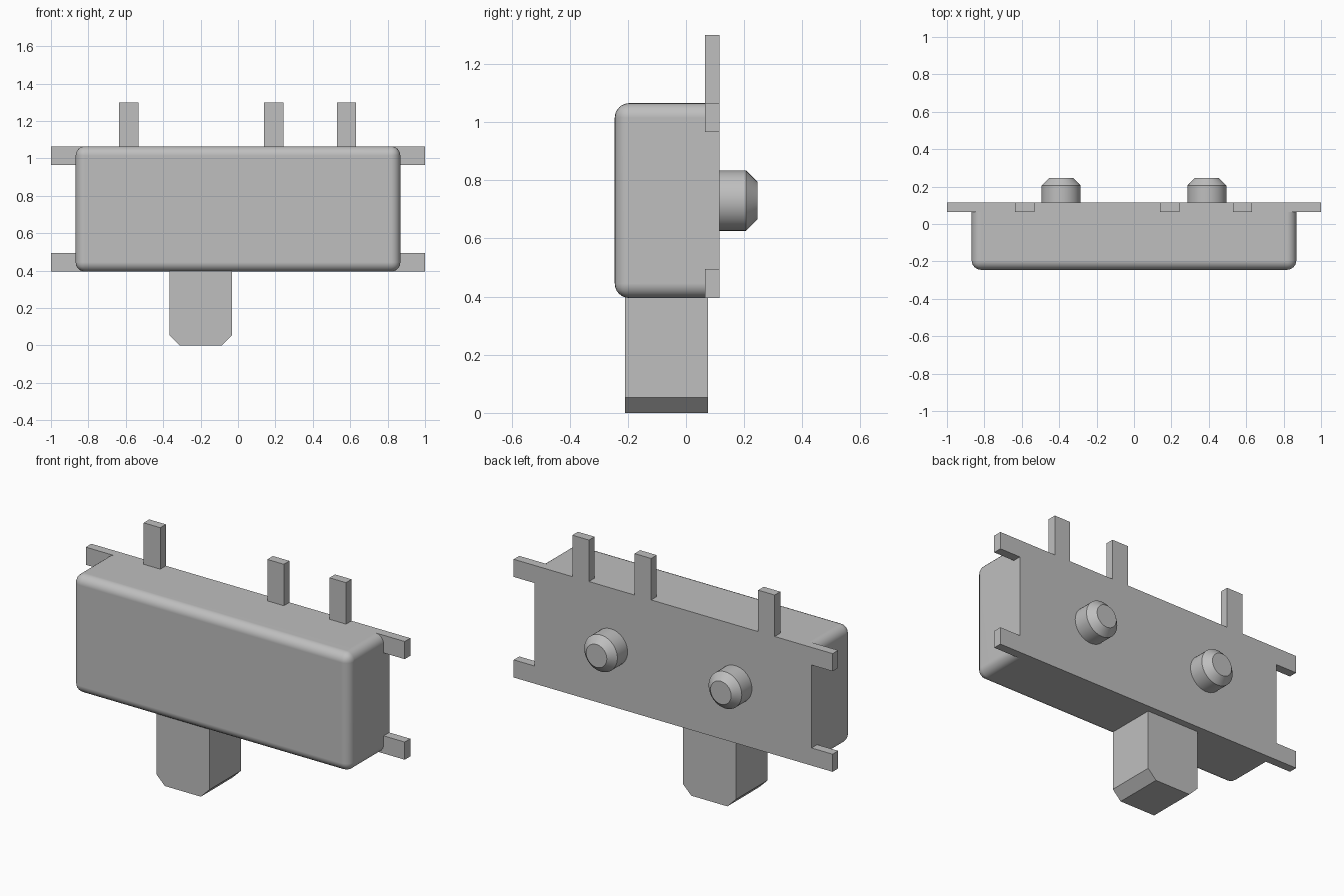
import bpy, bmesh, math
from mathutils import Matrix

if "Cube" in bpy.data.objects:
    bpy.data.objects.remove(bpy.data.objects["Cube"], do_unlink=True)

# Single plain grey material
grey = bpy.data.materials.new("plain grey")
grey.use_nodes = True
grey.diffuse_color = (0.52, 0.52, 0.52, 1)
grey.node_tree.nodes["Principled BSDF"].inputs["Base Color"].default_value = (0.52, 0.52, 0.52, 1)

Y_FRONT, Y_PLATE, Y_BACK = -0.245, 0.065, 0.115
Z_LOW, Z_HIGH = 0.395, 1.065
BODY_X, TAB_X, TAB_H = 0.868, 1.0, 0.10


def finish(name, bm, smooth=False):
    bmesh.ops.recalc_face_normals(bm, faces=bm.faces)
    mesh = bpy.data.meshes.new(name)
    bm.to_mesh(mesh)
    bm.free()
    mesh.materials.append(grey)
    ob = bpy.data.objects.new(name, mesh)
    bpy.context.scene.collection.objects.link(ob)
    if smooth:
        bpy.ops.object.select_all(action='DESELECT')
        ob.select_set(True)
        bpy.context.view_layer.objects.active = ob
        bpy.ops.object.shade_smooth_by_angle(angle=math.radians(30))
        ob.modifiers.new("even_normals", 'WEIGHTED_NORMAL').keep_sharp = True
    return ob


def extrude_outline(name, outline, y0, y1):
    """Extrude an (x, z) outline along y."""
    bm = bmesh.new()
    face = bm.faces.new([bm.verts.new((x, y0, z)) for x, z in outline])
    new = bmesh.ops.extrude_face_region(bm, geom=[face])["geom"]
    bmesh.ops.translate(bm, vec=(0, y1 - y0, 0),
                        verts=[v for v in new if isinstance(v, bmesh.types.BMVert)])
    return finish(name, bm)


# Housing: box rounded everywhere except around its back face
bm = bmesh.new()
bmesh.ops.create_cube(bm, size=1, matrix=Matrix.Translation(
    (0, (Y_FRONT + Y_PLATE) / 2, (Z_LOW + Z_HIGH) / 2)) @ Matrix.Diagonal(
    (2 * BODY_X, Y_PLATE - Y_FRONT, Z_HIGH - Z_LOW, 1)))
edges = [e for e in bm.edges if min(v.co.y for v in e.verts) < 0]
bmesh.ops.bevel(bm, geom=edges, offset=0.05, segments=6, profile=0.5, affect='EDGES')
finish("housing", bm, smooth=True)

# Back plate: one outline with four side tabs and three contact pins
outline = [(-TAB_X, Z_HIGH)]
for x in (-0.585, 0.19, 0.58):
    outline += [(x - 0.052, Z_HIGH), (x - 0.052, 1.30), (x + 0.052, 1.30), (x + 0.052, Z_HIGH)]
right = [(TAB_X, Z_HIGH), (TAB_X, Z_HIGH - TAB_H), (BODY_X, Z_HIGH - TAB_H),
         (BODY_X, Z_LOW + TAB_H), (TAB_X, Z_LOW + TAB_H), (TAB_X, Z_LOW)]
outline += right + [(-x, z) for x, z in reversed(right[1:])]
extrude_outline("back_plate_with_pins", outline, Y_PLATE, Y_BACK)

# Slider knob with chamfered lower edges
x0, x1, c = -0.365, -0.033, 0.053
extrude_outline("slider_knob", [(x0, Z_LOW + 0.02), (x0, c), (x0 + c, 0), (x1 - c, 0),
                                (x1, c), (x1, Z_LOW + 0.02)], -0.21, 0.075)

# Locating pegs on the back: cylinder with a chamfered tip
for name, x in (("right_peg", -0.39), ("left_peg", 0.39)):
    bm = bmesh.new()
    rings = []
    for r, y in ((0.104, Y_BACK - 0.01), (0.104, 0.206), (0.065, 0.245)):
        rings.append([bm.verts.new((x + r * math.cos(a * math.tau / 40), y,
                                    0.73 + r * math.sin(a * math.tau / 40))) for a in range(40)])
    for a, b in zip(rings, rings[1:]):
        for i in range(40):
            j = (i + 1) % 40
            bm.faces.new((a[i], a[j], b[j], b[i]))
    bm.faces.new(rings[0])
    bm.faces.new(rings[-1])
    finish(name, bm, smooth=True)
